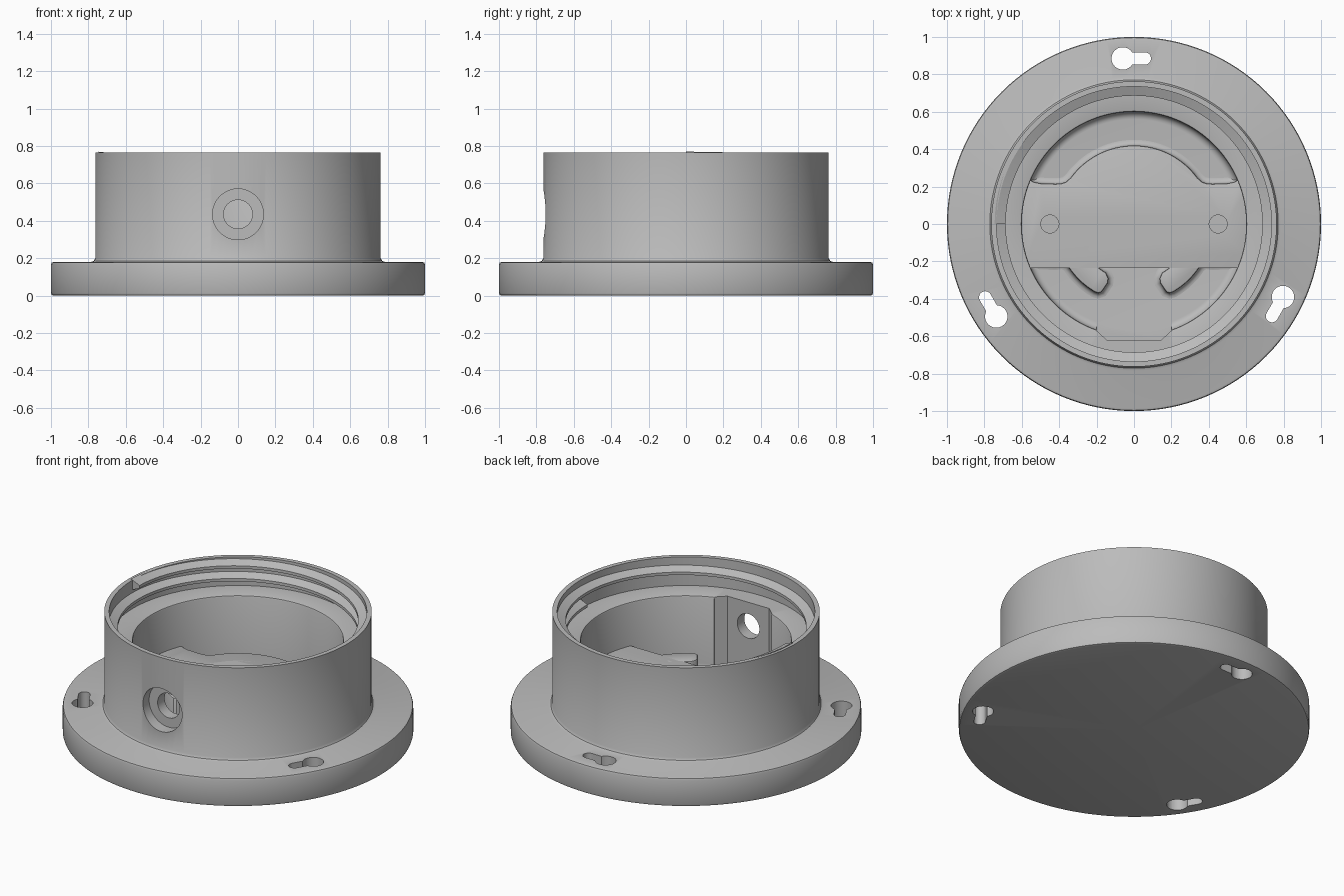
import bpy, bmesh, math
from mathutils import Matrix

cube = bpy.data.objects.get("Cube")
if cube:
    bpy.data.objects.remove(cube, do_unlink=True)

FLOOR, LEDGE, TOP = 0.12, 0.585, 0.765
SEGMENTS = 128

grey = bpy.data.materials.new("plain grey")
grey.use_nodes = True
COLOUR = (0.5, 0.5, 0.5, 1)
grey.diffuse_color = COLOUR
grey.node_tree.nodes["Principled BSDF"].inputs["Base Color"].default_value = COLOUR


def finish(bm, name):
    bmesh.ops.remove_doubles(bm, verts=bm.verts, dist=1e-5)
    bmesh.ops.recalc_face_normals(bm, faces=bm.faces)
    mesh = bpy.data.meshes.new(name)
    bm.to_mesh(mesh)
    bm.free()
    mesh.materials.append(grey)
    obj = bpy.data.objects.new(name, mesh)
    bpy.context.collection.objects.link(obj)
    return obj


def activate(obj):
    bpy.ops.object.select_all(action='DESELECT')
    obj.select_set(True)
    bpy.context.view_layer.objects.active = obj


def smooth(obj):
    activate(obj)
    bpy.ops.object.shade_smooth_by_angle(angle=math.radians(32))


def arc(radius, start, end, steps, cx=0, cy=0):
    angles = [math.radians(start + (end - start) * i / steps) for i in range(steps + 1)]
    return [(cx + radius * math.cos(a), cy + radius * math.sin(a)) for a in angles]


def circle(radius, cx=0, cy=0):
    return arc(radius, 0, 360, 48, cx, cy)[:-1]


def skin(bm, rings, closed=True):
    """Bridge successive rings of vertices with quads."""
    for low, high in zip(rings, rings[1:]):
        n = len(low)
        for i in range(n if closed else n - 1):
            j = (i + 1) % n
            bm.faces.new((low[i], low[j], high[j], high[i]))


def prism(name, points, z0, z1, matrix=Matrix()):
    bm = bmesh.new()
    rings = [[bm.verts.new((x, y, z)) for x, y in points] for z in (z0, z1)]
    skin(bm, rings)
    for ring in rings:
        bm.faces.new(ring)
    bm.transform(matrix)
    return finish(bm, name)


def cut(target, cutter):
    cutter.hide_render = True
    activate(target)
    mod = target.modifiers.new("cut", 'BOOLEAN')
    mod.operation, mod.solver, mod.object = 'DIFFERENCE', 'EXACT', cutter
    bpy.ops.object.modifier_apply(modifier=mod.name)
    bpy.data.objects.remove(cutter, do_unlink=True)


# Housing: flange, wall, inner ledge and floor in one turned profile
profile = [(0, 0), (0.985, 0), (0.996, 0.004), (1, 0.015), (1, 0.165), (0.996, 0.176),
           (0.985, 0.18), (0.785, 0.18), (0.771, 0.186), (0.763, 0.2), (0.763, TOP),
           (0.735, TOP), (0.735, LEDGE), (0.61, LEDGE), (0.603, LEDGE - 0.003),
           (0.6, LEDGE - 0.01)]
profile += [(r, z) for r, z in arc(0.04, 0, -90, 6, 0.56, FLOOR + 0.04)] + [(0, FLOOR)]
bm = bmesh.new()
rings = []
for i in range(SEGMENTS):
    a = math.tau * i / SEGMENTS
    rings.append([bm.verts.new((r * math.cos(a), r * math.sin(a), z)) for r, z in profile])
skin(bm, rings + rings[:1], closed=False)
bmesh.ops.remove_doubles(bm, verts=bm.verts, dist=1e-5)
housing = finish(bm, "housing")

# Flat-backed notch inside the front wall
notch = [(-0.2, -0.4), (-0.2, -0.57), (-0.145, -0.62), (0.145, -0.62), (0.2, -0.57), (0.2, -0.4)]
cut(housing, prism("notch_cutter", notch, FLOOR + 0.001, 0.7))

# Counterbored cable hole through the front
facing = Matrix.Rotation(math.pi / 2, 4, 'X')
cut(housing, prism("hole_cutter", circle(0.077, 0, 0.435), 0.5, 0.9, facing))
cut(housing, prism("counterbore_cutter", circle(0.136, 0, 0.435), 0.69, 0.9, facing))

# Three keyhole slots through the flange
keyhole = arc(0.06, 33, 327, 30, -0.06, 0.885) + arc(0.033, -90, 90, 14, 0.058, 0.885)
for k in range(3):
    turn = Matrix.Rotation(math.tau * k / 3, 4, 'Z')
    cut(housing, prism("keyhole_cutter", keyhole, -0.1, 0.3, turn))
smooth(housing)

# Mounting bracket: open ring with two ears, flared at the foot
half = arc(0.42, 90, 36, 16)
half += [(0.365, 0.225), (0.39, 0.217), (0.42, 0.215), (0.5, 0.218), (0.535, 0.225), (0.56, 0.24)]
half += arc(0.62, 23, -23, 12)
half += [(0.56, -0.24), (0.535, -0.22), (0.5, -0.212), (0.42, -0.217), (0.38, -0.212)]
half += arc(0.42, -33, -60, 8) + [(0.19, -0.37), (0.173, -0.364), (0.139, -0.315), (0.137, -0.29)]
half += arc(0.3, -60, -32, 7) + arc(0.225, 217, 143, 14, 0.45)
half += arc(0.3, 29, 90, 16)
outline = half + [(-x, y) for x, y in half[-2:0:-1]]


def offset(points, d):
    """Move a clockwise outline outwards by d."""
    moved = []
    for i, (x, y) in enumerate(points):
        (ax, ay), (bx, by) = points[i - 1], points[(i + 1) % len(points)]
        tx, ty = bx - ax, by - ay
        length = math.hypot(tx, ty)
        moved.append((x - ty / length * d, y + tx / length * d))
    return moved


BRACKET_TOP, FOOT = 0.31, 0.03
levels = [(0, FLOOR - 0.02)]
levels = [(FOOT, FLOOR - 0.01)]
levels += [(FOOT - x, FLOOR + z) for x, z in arc(FOOT, -90, 0, 5, 0, FOOT)]
levels += [(0, BRACKET_TOP - 0.01), (-0.003, BRACKET_TOP - 0.003), (-0.01, BRACKET_TOP)]
bm = bmesh.new()
rings = [[bm.verts.new((x, y, z)) for x, y in offset(outline, d)] for d, z in levels]
skin(bm, rings)
bm.faces.new(rings[0])
bm.faces.new(rings[-1])
bracket = finish(bm, "mounting_bracket")
for side in (-1, 1):
    cut(bracket, prism("screw_cutter", circle(0.048, side * 0.45), FLOOR + 0.06, 0.5))
smooth(bracket)

# Internal screw thread: one and a half turns running down from the rim
TURNS, PITCH, STEPS = 1.5, 0.08, 192
tooth = [(0.745, 0.035), (0.686, 0.009), (0.686, -0.009), (0.745, -0.035)]
bm = bmesh.new()
rings = []
for i in range(STEPS + 1):
    t = TURNS * i / STEPS
    a = math.pi - math.tau * t
    z0 = 0.735 - PITCH * t
    rings.append([bm.verts.new((r * math.cos(a), r * math.sin(a), z0 + z)) for r, z in tooth])
skin(bm, rings)
bm.faces.new(rings[0])
bm.faces.new(rings[-1])
smooth(finish(bm, "inner_thread"))
